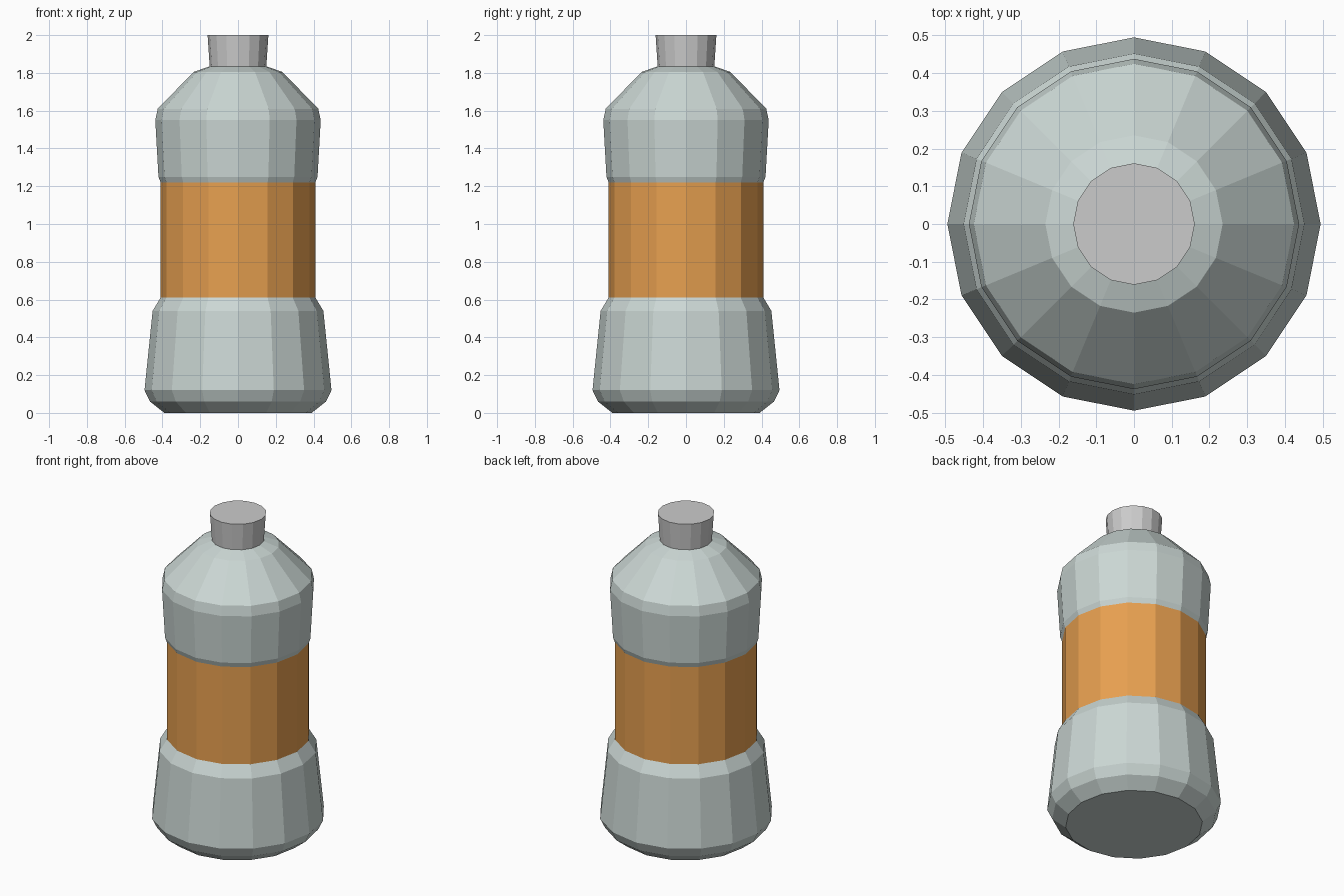
import bpy, bmesh
from math import cos, sin, tau

if "Cube" in bpy.data.objects:
    bpy.data.objects.remove(bpy.data.objects["Cube"])

SIDES = 16


def material(name, color):
    mat = bpy.data.materials.new(name)
    mat.diffuse_color = (*color, 1)
    mat.use_nodes = True
    mat.node_tree.nodes["Principled BSDF"].inputs["Base Color"].default_value = mat.diffuse_color
    return mat


def lathe(name, profile, mat=None, bottom=False, top=False):
    """Spin a (radius, z) profile, listed from bottom to top, into flat facets."""
    bm = bmesh.new()
    rings = [[bm.verts.new((r * cos(tau * i / SIDES), r * sin(tau * i / SIDES), z))
              for i in range(SIDES)] for r, z in profile]
    for a, b in zip(rings, rings[1:]):
        for i in range(SIDES):
            j = (i + 1) % SIDES
            bm.faces.new((a[i], a[j], b[j], b[i]))
    if bottom:
        bm.faces.new(rings[0][::-1])
    if top:
        bm.faces.new(rings[-1])
    mesh = bpy.data.meshes.new(name)
    bm.to_mesh(mesh)
    bm.free()
    if mat:
        mesh.materials.append(mat)
    obj = bpy.data.objects.new(name, mesh)
    bpy.context.collection.objects.link(obj)
    return obj


shell = material("pale_teal_grey", (0.60, 0.68, 0.66))
orange = material("orange", (0.80, 0.35, 0.08))

# Flared base with chamfered foot
lathe("bottle_base", [(0.39, 0), (0.466, 0.06), (0.495, 0.12), (0.452, 0.54), (0.41, 0.61)],
      shell, bottom=True)

# Straight label band
lathe("label_band", [(0.41, 0.61), (0.41, 1.22)], orange)

# Upper body and sloping shoulder
lathe("bottle_shoulder", [(0.41, 1.22), (0.421, 1.25), (0.438, 1.55), (0.425, 1.61),
                          (0.235, 1.805), (0.15, 1.835)], shell)

# Slightly flared cap
lathe("cap", [(0.15, 1.835), (0.161, 2.0)], top=True)
